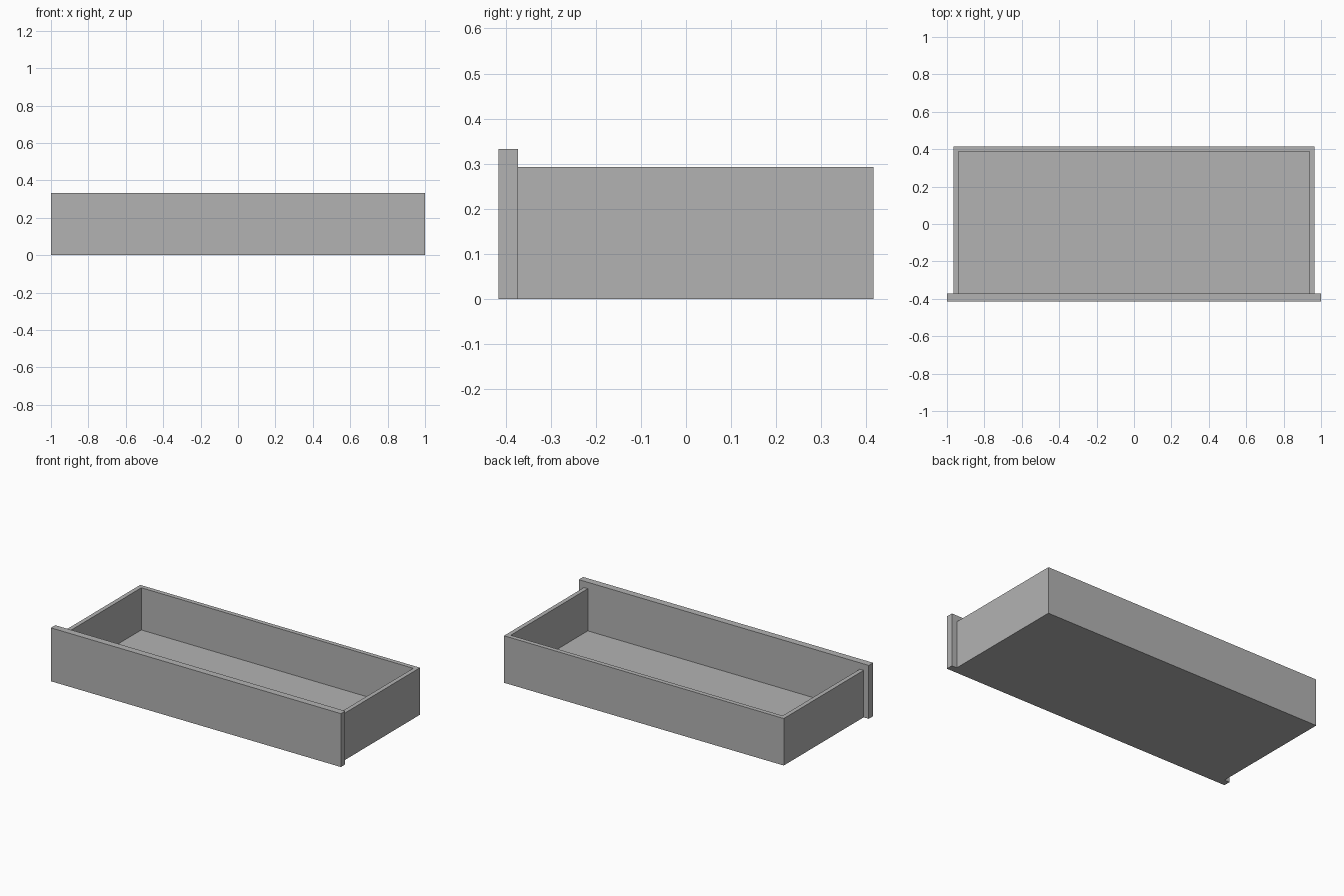
import bpy
import bmesh

cube = bpy.data.objects.get("Cube")
if cube:
    bpy.data.objects.remove(cube, do_unlink=True)

grey = bpy.data.materials.new("plain_grey")
grey.use_nodes = True
colour = (0.45, 0.45, 0.45, 1)
grey.diffuse_color = colour
grey.node_tree.nodes["Principled BSDF"].inputs["Base Color"].default_value = colour


def extrude_plan(name, outline, height):
    """Raise a flat plan outline from the ground to the given height."""
    bm = bmesh.new()
    base = bm.faces.new([bm.verts.new((x, y, 0)) for x, y in outline])
    raised = bmesh.ops.extrude_face_region(bm, geom=[base], use_keep_orig=True)
    top = [v for v in raised["geom"] if isinstance(v, bmesh.types.BMVert)]
    bmesh.ops.translate(bm, verts=top, vec=(0, 0, height))
    bmesh.ops.recalc_face_normals(bm, faces=bm.faces)
    mesh = bpy.data.meshes.new(name)
    bm.to_mesh(mesh)
    bm.free()
    mesh.materials.append(grey)
    obj = bpy.data.objects.new(name, mesh)
    bpy.context.collection.objects.link(obj)
    return obj


def rectangle(half_width, y0, y1):
    return [(-half_width, y0), (half_width, y0), (half_width, y1), (-half_width, y1)]


front, joint, back = -0.415, -0.372, 0.415
outer, inner, inner_back = 0.965, 0.938, 0.387

# Overhanging, taller front panel
extrude_plan("drawer_front", rectangle(1.0, front, joint), 0.333)

# Two sides and the back as one U-shaped wall
half = [(inner, inner_back), (inner, joint), (outer, joint), (outer, back)]
extrude_plan("drawer_walls", half + [(-x, y) for x, y in reversed(half)], 0.293)

# Bottom board between the walls
extrude_plan("drawer_bottom", rectangle(inner, joint, inner_back), 0.03)
